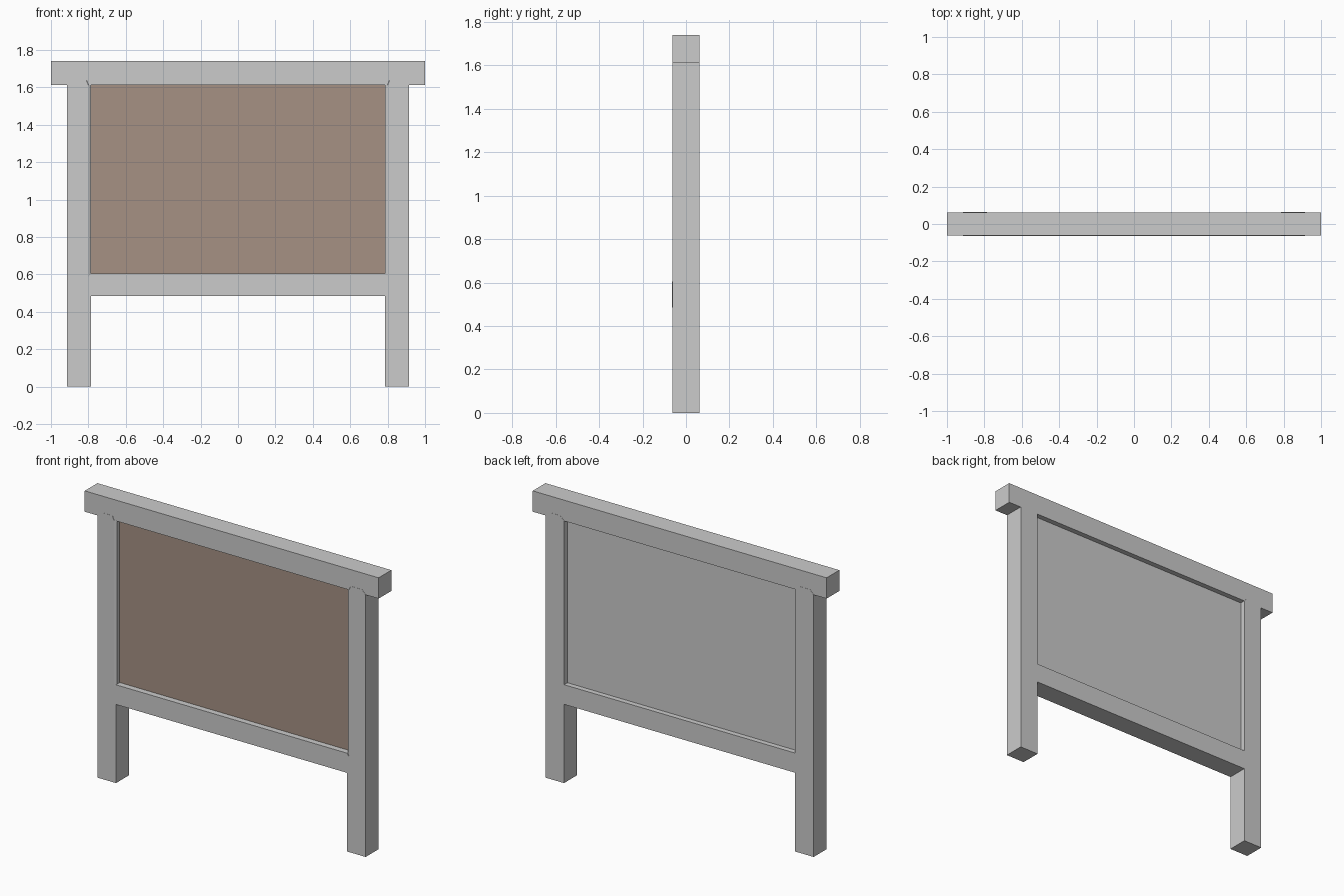
import bpy, bmesh

if "Cube" in bpy.data.objects:
    bpy.data.objects.remove(bpy.data.objects["Cube"])


def material(name, rgb):
    m = bpy.data.materials.new(name)
    m.diffuse_color = (*rgb, 1)
    m.use_nodes = True
    m.node_tree.nodes["Principled BSDF"].inputs["Base Color"].default_value = m.diffuse_color
    return m


GREY = material("light grey", (0.6, 0.6, 0.6))
BROWN = material("brown board", (0.38, 0.285, 0.23))
D = 0.063          # half depth of the frame
INNER, OUTER = 0.786, 0.913
RAIL_LOW, RAIL_TOP, BEAM_LOW = 0.484, 0.605, 1.612


def loft(name, layers):
    """Join equal-length XZ outlines placed at successive y positions."""
    bm = bmesh.new()
    rings = [[bm.verts.new((x, y, z)) for x, z in pts] for y, pts in layers]
    for a, b in zip(rings, rings[1:]):
        for i in range(len(a)):
            j = (i + 1) % len(a)
            bm.faces.new((a[i], a[j], b[j], b[i]))
    bm.faces.new(rings[0])
    bm.faces.new(rings[-1])
    bmesh.ops.recalc_face_normals(bm, faces=bm.faces)
    me = bpy.data.meshes.new(name)
    bm.to_mesh(me)
    bm.free()
    me.materials.append(GREY)
    ob = bpy.data.objects.new(name, me)
    bpy.context.collection.objects.link(ob)
    return ob


def rect(x, z0, z1):
    return [(-x, z0), (x, z0), (x, z1), (-x, z1)]


def leg_outline(side, inner):
    pts = [(OUTER, 0), (OUTER, BEAM_LOW), (0.888, 1.638), (0.811, 1.638),
           (inner, BEAM_LOW), (inner, RAIL_LOW + 0.0005),
           (INNER, RAIL_LOW), (INNER, 0)]
    return [(side * x, z) for x, z in pts]


# Top beam, very slightly thinner so the leg tops show on it
loft("top_beam", [(y, rect(1.0, BEAM_LOW, 1.74)) for y in (-D + 0.001, D - 0.001)])

# Legs with clipped tops and a chamfered inner front edge
for side, label in ((-1, "left"), (1, "right")):
    loft(label + "_leg", [(-D, leg_outline(side, 0.8)),
                          (-D + 0.008, leg_outline(side, INNER)),
                          (D, leg_outline(side, INNER))])

# Bottom rail with clipped upper corners
rail = [(-0.804, RAIL_LOW), (0.804, RAIL_LOW), (0.804, 0.582), (0.786, RAIL_TOP),
        (-0.786, RAIL_TOP), (-0.804, 0.582)]
loft("bottom_rail", [(-D - 0.0007, rail), (D - 0.0007, rail)])

# Recessed board, brown on the front face only
panel = loft("board", [(y, rect(0.82, 0.56, 1.65)) for y in (-0.027, 0.03)])
panel.data.materials.append(BROWN)
for f in panel.data.polygons:
    if f.normal.y < -0.9:
        f.material_index = 1
